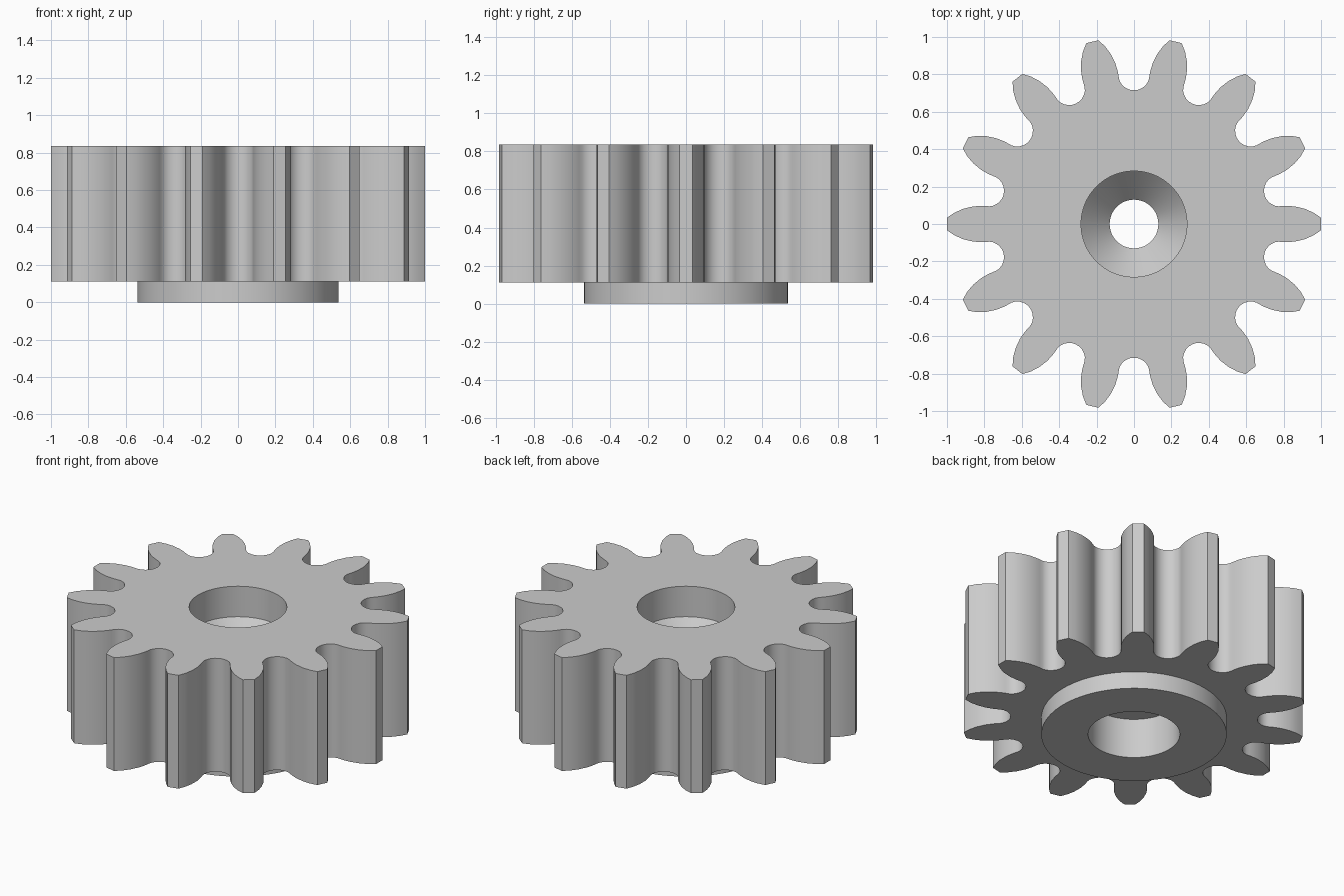
import bpy, bmesh, math
from mathutils import Matrix

if "Cube" in bpy.data.objects:
    bpy.data.objects.remove(bpy.data.objects["Cube"])

TEETH = 14
Z_LOW, Z_TOP = 0.11, 0.835
SEGMENTS = 96

# Half of one tooth gap, centred on +y: root fillet, flank, tip corner
HALF_GAP = [(0.02, 0.717), (0.04, 0.725), (0.058, 0.738), (0.072, 0.755),
            (0.08, 0.775), (0.083, 0.795), (0.088, 0.82), (0.10, 0.86),
            (0.125, 0.91), (0.155, 0.95), (0.19, 0.982)]
gap = [(-x, y) for x, y in reversed(HALF_GAP)] + [(0, 0.715)] + HALF_GAP

# Lathe profile (radius, z): stepped bore from the top down, then the hub
BORE_AND_HUB = [(0.283, Z_TOP), (0.283, 0.64), (0.13, 0.48), (0.13, 0.255),
                (0.266, 0.255), (0.266, 0.0), (0.537, 0.0), (0.537, Z_LOW)]


def join_loops(bm, a, b):
    """Wall of quads between two closed loops of equal length."""
    n = len(a)
    for i in range(n):
        j = (i + 1) % n
        bm.faces.new((a[i], a[j], b[j], b[i]))


def loop_edges(bm, loop):
    return [bm.edges.get((loop[i - 1], loop[i])) for i in range(len(loop))]


bm = bmesh.new()

# Toothed outer wall
outline = []
for t in range(TEETH):
    turn = Matrix.Rotation(-2 * math.pi * t / TEETH, 2)
    outline += [(turn[0][0] * x + turn[0][1] * y,
                 turn[1][0] * x + turn[1][1] * y) for x, y in gap]
low = [bm.verts.new((x, y, Z_LOW)) for x, y in outline]
top = [bm.verts.new((x, y, Z_TOP)) for x, y in outline]
join_loops(bm, low, top)

# Bore and hub
rings = []
for r, z in BORE_AND_HUB:
    rings.append([bm.verts.new((r * math.cos(2 * math.pi * i / SEGMENTS),
                                r * math.sin(2 * math.pi * i / SEGMENTS), z))
                  for i in range(SEGMENTS)])
for a, b in zip(rings, rings[1:]):
    join_loops(bm, a, b)

# Flat gear faces between the teeth and the bore / hub
for outer, inner in ((top, rings[0]), (low, rings[-1])):
    bmesh.ops.triangle_fill(bm, use_beauty=True, use_dissolve=False,
                            edges=loop_edges(bm, outer) + loop_edges(bm, inner))

bmesh.ops.recalc_face_normals(bm, faces=bm.faces)
mesh = bpy.data.meshes.new("spur_gear")
bm.to_mesh(mesh)
bm.free()

gear = bpy.data.objects.new("spur_gear", mesh)
bpy.context.collection.objects.link(gear)

grey = bpy.data.materials.new("light grey")
grey.diffuse_color = (0.6, 0.6, 0.6, 1)
grey.use_nodes = True
grey.node_tree.nodes["Principled BSDF"].inputs["Base Color"].default_value = grey.diffuse_color
mesh.materials.append(grey)

bpy.context.view_layer.objects.active = gear
gear.select_set(True)
bpy.ops.object.shade_smooth_by_angle(angle=math.radians(32))
